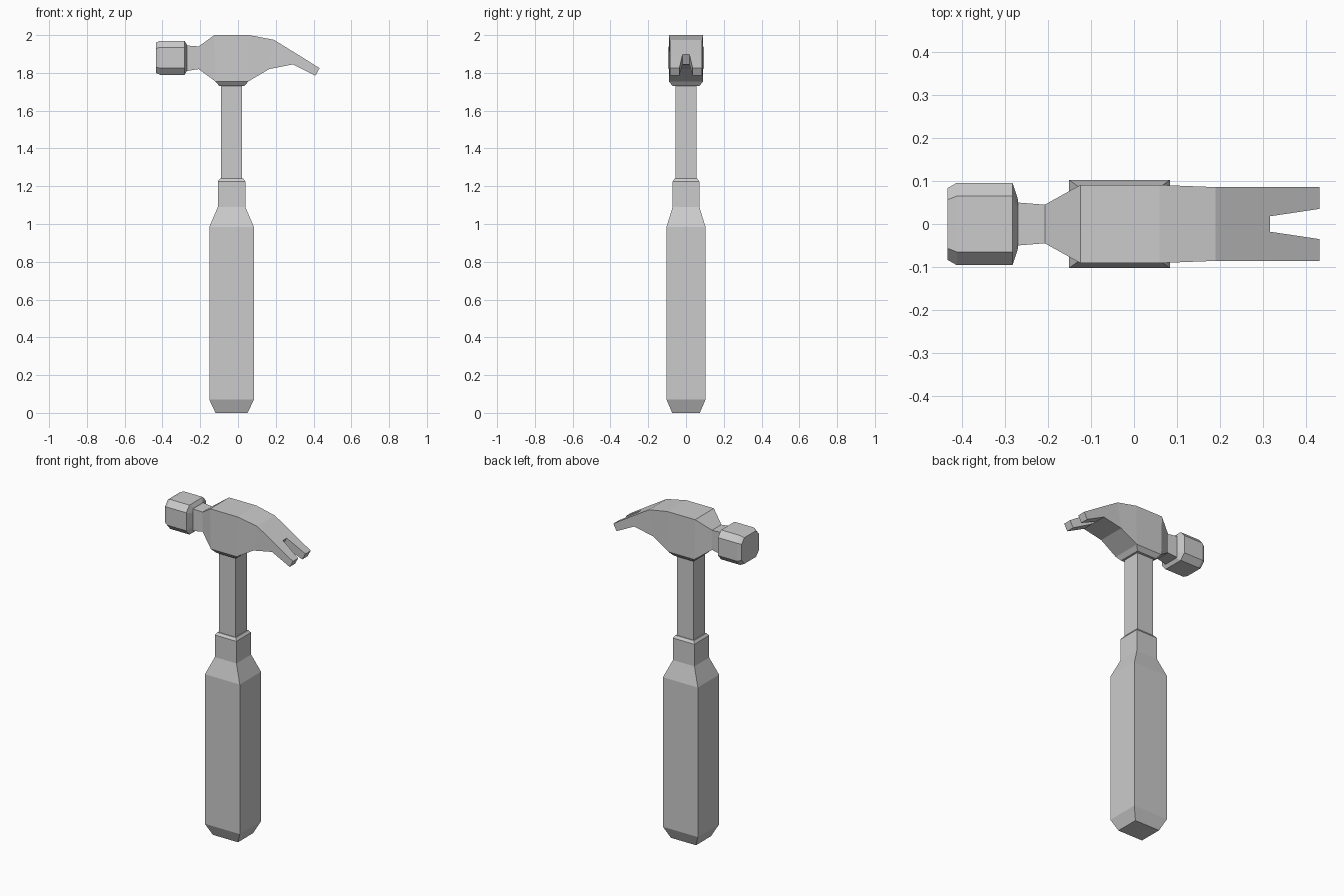
import bpy, bmesh
from mathutils import Vector

if "Cube" in bpy.data.objects:
    bpy.data.objects.remove(bpy.data.objects["Cube"])


def loft(name, rings, edit=None):
    """Skin a list of equal-length point rings and cap both ends."""
    bm = bmesh.new()
    rows = [[bm.verts.new(p) for p in ring] for ring in rings]
    n = len(rows[0])
    for a, b in zip(rows, rows[1:]):
        for i in range(n):
            j = (i + 1) % n
            bm.faces.new((a[i], a[j], b[j], b[i]))
    bm.faces.new(rows[0])
    bm.faces.new(rows[-1])
    bmesh.ops.recalc_face_normals(bm, faces=bm.faces)
    if edit:
        edit(bm)
    mesh = bpy.data.meshes.new(name)
    bm.to_mesh(mesh)
    bm.free()
    obj = bpy.data.objects.new(name, mesh)
    bpy.context.collection.objects.link(obj)
    return obj


def level_ring(z, hx, hy):
    """Horizontal rectangle centred on the handle axis."""
    cx = -0.034
    return [(cx - hx, -hy, z), (cx + hx, -hy, z), (cx + hx, hy, z), (cx - hx, hy, z)]


def cross_ring(top, bottom, hy):
    """Rectangle across the head, from top (x, z) to bottom (x, z)."""
    (tx, tz), (bx, bz) = top, bottom
    return [(tx, -hy, tz), (tx, hy, tz), (bx, hy, bz), (bx, -hy, bz)]


def octagon_ring(x, sy, sz):
    """Chamfered rectangle for the striking end."""
    pts = [(0.065, 0.09), (0.096, 0.055), (0.096, -0.055), (0.065, -0.09)]
    pts += [(-y, -z) for y, z in pts]
    return [(x, y * sy, 1.88 + z * sz) for y, z in pts]


# Grip and bare shaft
loft("grip", [level_ring(*s) for s in (
    (0.0, 0.085, 0.073), (0.07, 0.118, 0.103), (0.985, 0.118, 0.103),
    (1.09, 0.073, 0.071), (1.225, 0.073, 0.071), (1.24, 0.062, 0.06))])
loft("shaft", [level_ring(1.24, 0.056, 0.055), level_ring(1.735, 0.056, 0.055)])

# Striking end
loft("striking_face", [octagon_ring(*s) for s in (
    (-0.435, 0.87, 0.89), (-0.413, 1, 1), (-0.283, 1, 1), (-0.27, 0.58, 0.76))])


# Socket collar: taper the underside of the head toward the shaft
def add_collar(bm):
    bm.faces.ensure_lookup_table()
    under = min(bm.faces, key=lambda f: f.calc_center_median().z + f.normal.z)
    under = [f for f in bm.faces if all(abs(v.co.z - 1.755) < 1e-4 for v in f.verts)]
    bmesh.ops.inset_region(bm, faces=under, thickness=0.03, use_boundary=True)
    for v in {v for f in under for v in f.verts}:
        v.co.z = 1.73


# Neck, head body and claw
head = loft("head_and_claw", [cross_ring(*s) for s in (
    ((-0.27, 1.945), (-0.27, 1.81), 0.05),
    ((-0.208, 1.94), (-0.208, 1.82), 0.045),
    ((-0.125, 2.0), (-0.12, 1.755), 0.091),
    ((0.06, 2.0), (0.055, 1.755), 0.091),
    ((0.19, 1.975), (0.165, 1.82), 0.086),
    ((0.317, 1.897), (0.29, 1.845), 0.086),
    ((0.432, 1.825), (0.41, 1.785), 0.086))], add_collar)

# Nail slot cut into the claw
slot = loft("slot_cutter", [
    cross_ring((0.344, 1.949), (0.263, 1.793), 0.018),
    cross_ring((0.485, 1.870), (0.404, 1.714), 0.0385)])
slot.hide_render = True
cut = head.modifiers.new("nail_slot", "BOOLEAN")
cut.operation = "DIFFERENCE"
cut.solver = "EXACT"
cut.object = slot
bpy.context.view_layer.objects.active = head
bpy.ops.object.modifier_apply(modifier=cut.name)
bpy.data.objects.remove(slot)
